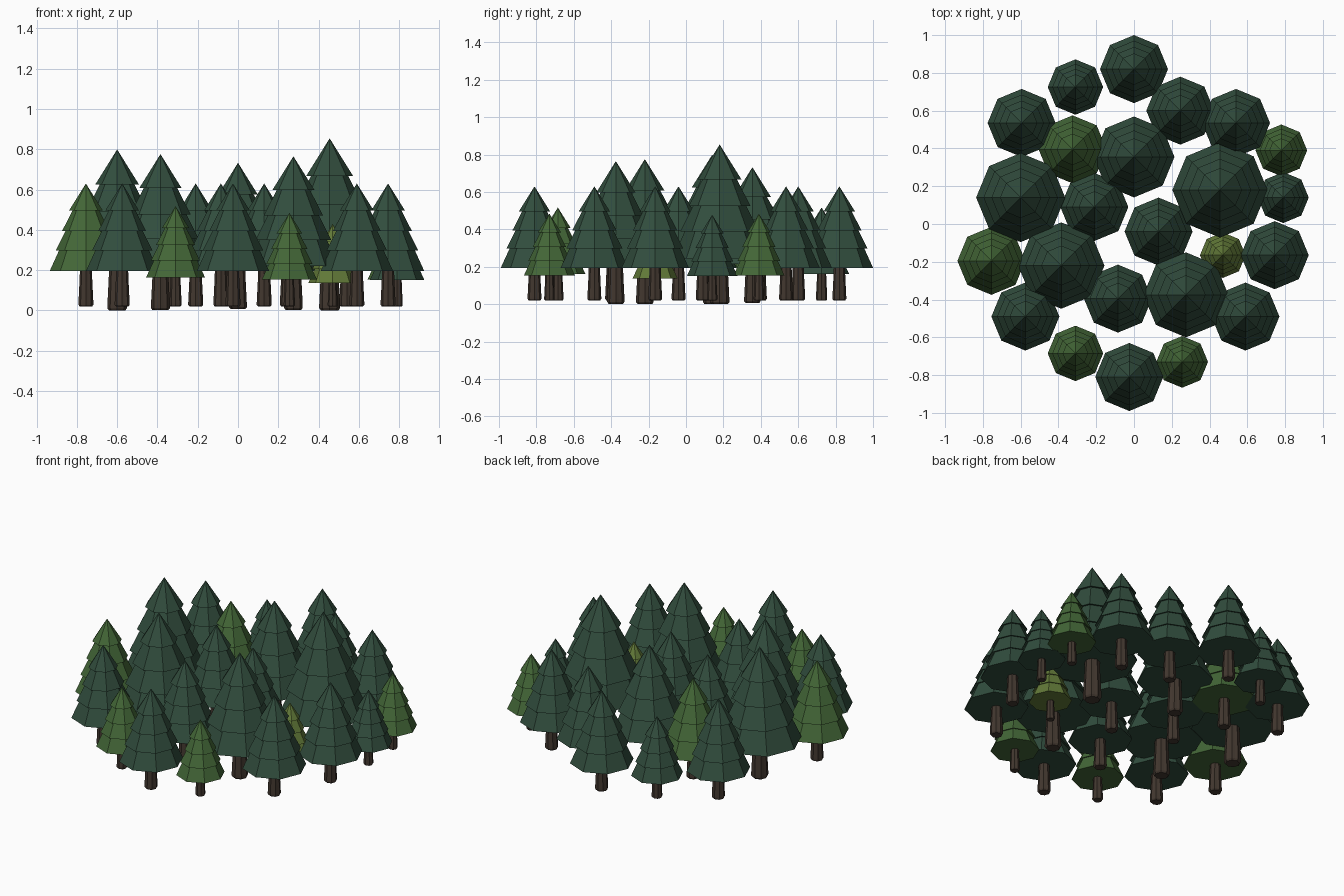
import bpy, bmesh, math

cube = bpy.data.objects.get("Cube")
if cube:
    bpy.data.objects.remove(cube, do_unlink=True)


def material(name, rgb):
    m = bpy.data.materials.new(name)
    m.use_nodes = True
    m.diffuse_color = (*rgb, 1)
    bsdf = m.node_tree.nodes["Principled BSDF"]
    bsdf.inputs["Base Color"].default_value = (*rgb, 1)
    bsdf.inputs["Roughness"].default_value = 0.9
    return m


def lathe(name, profile, sides, mat, groove=1.0):
    """Spin (radius, z) points from top to bottom; odd columns may sink in as grooves."""
    bm = bmesh.new()
    rings = []
    for r, z in profile:
        if r == 0:
            rings.append([bm.verts.new((0, 0, z))] * sides)
            continue
        ring = []
        for i in range(sides):
            a = math.tau * i / sides
            q = r * (groove if i % 2 else 1)
            ring.append(bm.verts.new((q * math.cos(a), q * math.sin(a), z)))
        rings.append(ring)
    for top, low in zip(rings, rings[1:]):
        for i in range(sides):
            j = (i + 1) % sides
            corners = [top[i], low[i], low[j]]
            if top[i] is not top[j]:
                corners.append(top[j])
            bm.faces.new(corners)
    for ring in (rings[0], rings[-1]):
        if ring[0] is not ring[1]:
            bm.faces.new(ring)
    bmesh.ops.recalc_face_normals(bm, faces=bm.faces)
    mesh = bpy.data.meshes.new(name)
    bm.to_mesh(mesh)
    bm.free()
    mesh.materials.append(mat)
    return mesh


# Four overlapping tiers, each with a small overhang, and a flat underside
tiers = [(0, .61), (.083, .477), (.062, .484), (.118, .375), (.098, .382),
         (.150, .278), (.130, .285), (.180, .175)]
greens = {
    "dark": material("dark pine green", (.031, .074, .047)),
    "mid": material("leaf green", (.056, .134, .038)),
    "lime": material("lime green", (.122, .193, .040)),
}
foliage = {k: lathe(k + "_foliage", tiers, 8, m) for k, m in greens.items()}

# Grooved trunk, flared towards a chamfered foot
bark = material("bark brown", (.054, .038, .028))
trunk = lathe("trunk", [(.029, .2), (.032, .12), (.037, .02), (.037, .008), (.031, 0)],
              16, bark, groove=0.9)

# Tree positions and scales
trees = {
    "dark": [
        (0, .82, 1), (-.31, .725, .815), (-.595, .535, 1), (.245, .6, 1),
        (.54, .535, 1), (0, .355, 1.19), (-.6, .14, 1.31), (-.21, .09, 1),
        (.455, .18, 1.4), (.79, .14, .75), (.13, -.04, 1), (.745, -.165, 1),
        (-.385, -.22, 1.27), (-.085, -.395, 1), (.275, -.375, 1.25),
        (-.575, -.49, 1), (.59, -.49, 1), (-.025, -.81, 1),
    ],
    "mid": [(-.325, .395, 1), (.78, .39, .76), (-.755, -.195, 1),
            (-.31, -.685, .815), (.255, -.73, .76)],
    "lime": [(.47, -.165, .67)],
}
count = 0
for kind, spots in trees.items():
    for x, y, s in spots:
        count += 1
        base = max(0, .02 - .07 * max(0, s - 1))
        for part, mesh in (("foliage", foliage[kind]), ("trunk", trunk)):
            ob = bpy.data.objects.new(f"tree_{count}_{part}", mesh)
            ob.location = (x, y, base)
            ob.scale = (s, s, s)
            bpy.context.collection.objects.link(ob)
